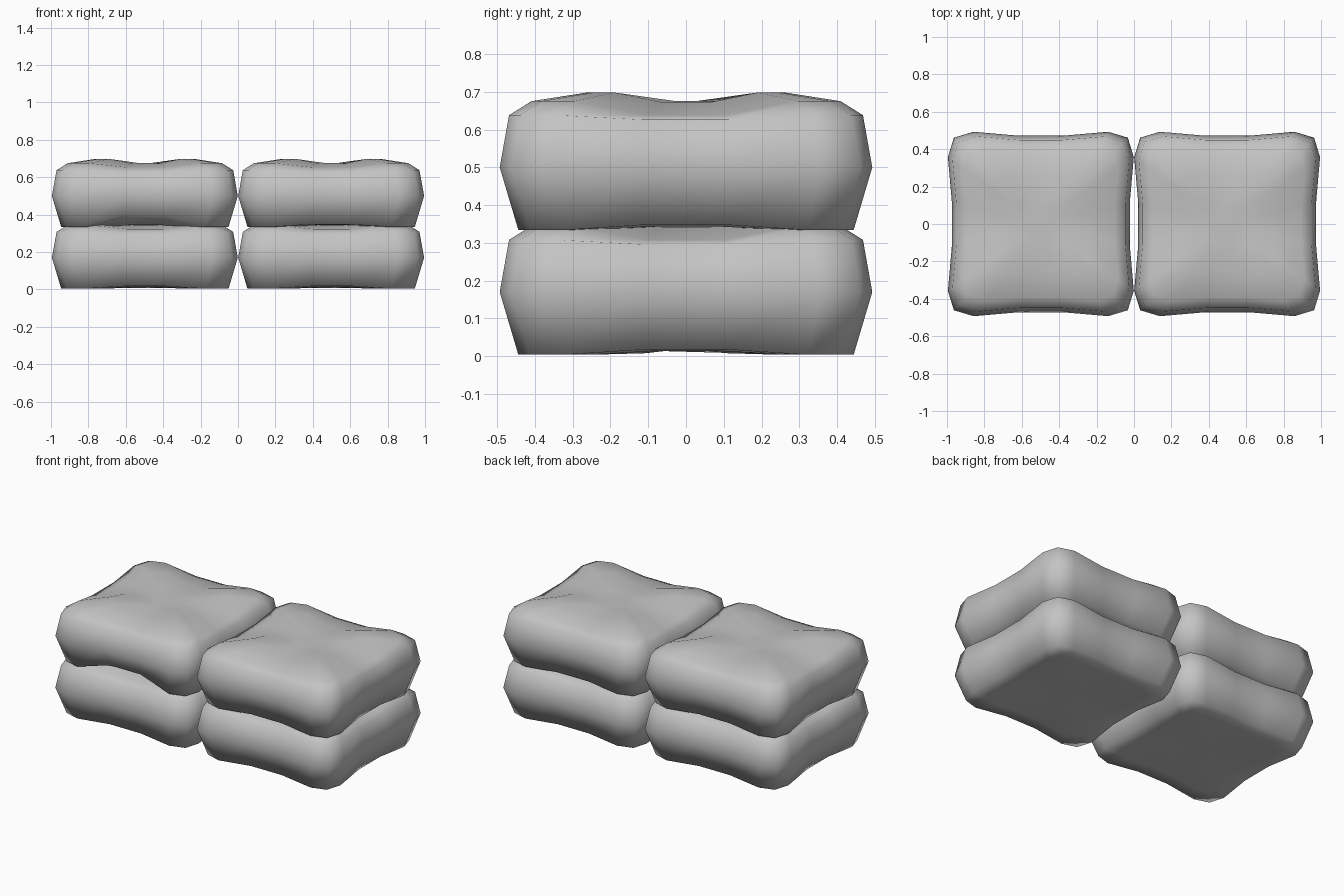
import bpy, bmesh

if "Cube" in bpy.data.objects:
    bpy.data.objects.remove(bpy.data.objects["Cube"])

grey = bpy.data.materials.new("plain_grey")
grey.diffuse_color = (0.55, 0.55, 0.55, 1)
grey.use_nodes = True
grey.node_tree.nodes["Principled BSDF"].inputs["Base Color"].default_value = grey.diffuse_color

# one side of the pinched square outline; turned four times
SIDE = [(.497, -.36), (.476, -.12), (.476, .12), (.497, .36), (.465, .465)]
# rings: scale, height, change of height at side middles
RINGS = [(.30, .008, .008), (.70, .004, .010), (.90, .004, .014), (1, .17, 0),
         (.95, .308, -.012), (.83, .345, -.022), (.53, .368, -.026), (.22, .345, 0)]


def outline():
    pts = []
    for turn in range(4):
        for i, (x, y) in enumerate(SIDE):
            for _ in range(turn):
                x, y = -y, x
            pts.append((x, y, i in (1, 2), turn))
    return pts


def sack(name, cx, z0, arch=0.0):
    bm = bmesh.new()
    loops = []
    for r, (s, z, dip) in enumerate(RINGS):
        loop = []
        for x, y, mid, turn in outline():
            h = z + (dip if mid else 0)
            if mid and turn in (0, 2) and r == 5:   # notch in the left and right rims
                h -= .015
            if mid and turn == 3 and r == 2:        # raised lower front rim
                h += arch
            loop.append(bm.verts.new((cx + x * s, y * s * .992, z0 + h)))
        loops.append(loop)
    n = len(loops[0])
    for a, b in zip(loops, loops[1:]):
        for i in range(n):
            j = (i + 1) % n
            bm.faces.new((a[i], a[j], b[j], b[i]))
    bm.faces.new(loops[0][::-1])
    bm.faces.new(loops[-1])
    for f in bm.faces:
        f.smooth = True
    me = bpy.data.meshes.new(name)
    bm.to_mesh(me)
    bm.free()
    me.materials.append(grey)
    ob = bpy.data.objects.new(name, me)
    bpy.context.collection.objects.link(ob)


# two stacks of two sacks
for side, cx in (("left", -.498), ("right", .498)):
    sack("lower_sack_" + side, cx, 0)
    sack("upper_sack_" + side, cx, .33, .045 if side == "left" else 0)
